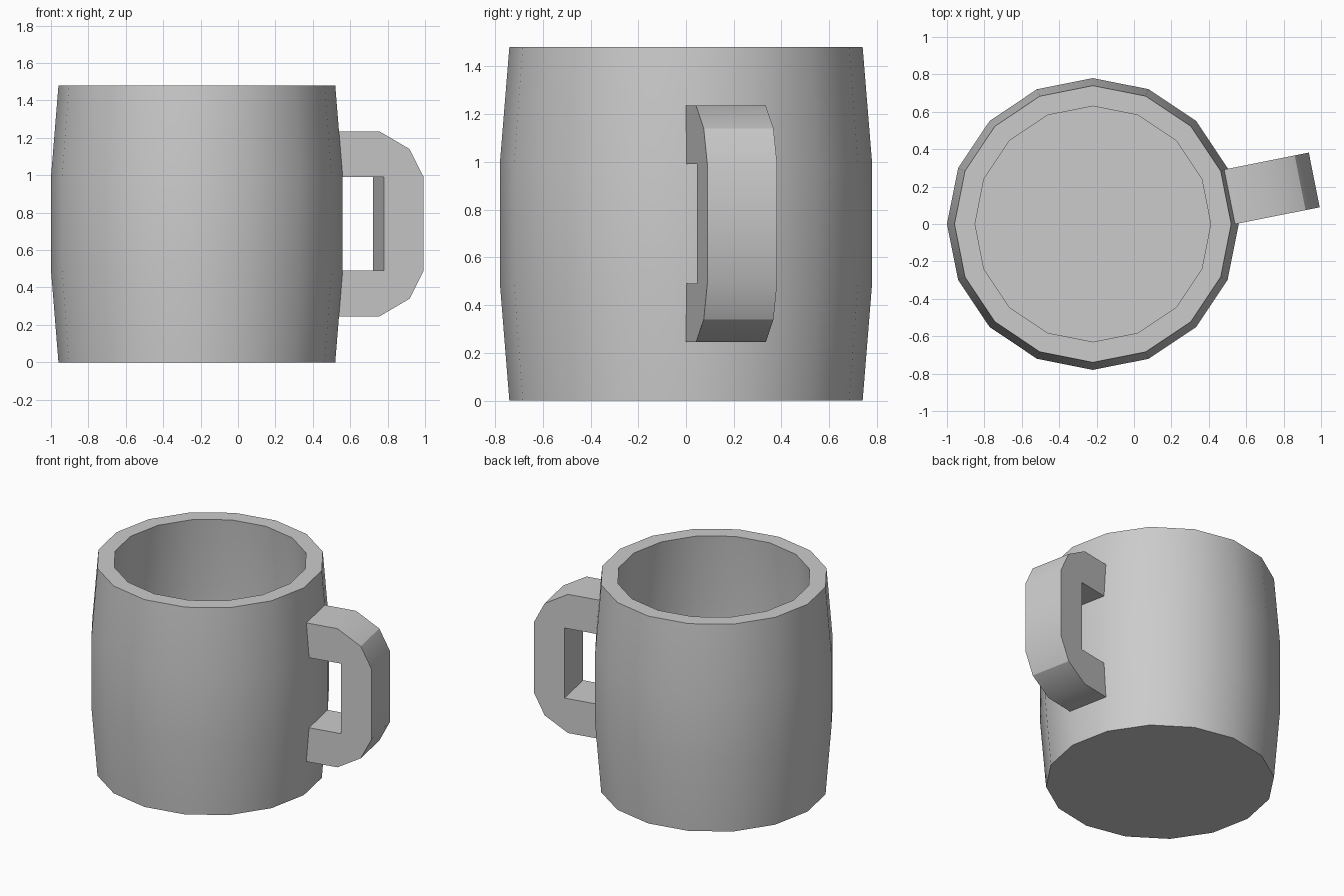
import bpy, bmesh, math
from mathutils import Matrix

cube = bpy.data.objects.get("Cube")
if cube:
    bpy.data.objects.remove(cube, do_unlink=True)

SIDES = 16
CENTRE_X = -0.22

grey = bpy.data.materials.new("plain grey")
grey.use_nodes = True
COLOUR = (0.6, 0.6, 0.6, 1)
grey.diffuse_color = COLOUR
grey.node_tree.nodes["Principled BSDF"].inputs["Base Color"].default_value = COLOUR


def finish(bm, name):
    bmesh.ops.recalc_face_normals(bm, faces=bm.faces[:])
    mesh = bpy.data.meshes.new(name)
    bm.to_mesh(mesh)
    bm.free()
    mesh.materials.append(grey)
    obj = bpy.data.objects.new(name, mesh)
    bpy.context.collection.objects.link(obj)
    bpy.ops.object.select_all(action='DESELECT')
    obj.select_set(True)
    bpy.context.view_layer.objects.active = obj
    bpy.ops.object.shade_smooth_by_angle(angle=math.radians(30))
    return obj


# Barrel-shaped cup: outer wall, flat rim, inner wall, closed at both ends
bm = bmesh.new()
profile = [(0.74, 0), (0.78, 0.495), (0.78, 0.99), (0.74, 1.48),
           (0.63, 1.48), (0.67, 0.99), (0.67, 0.495), (0.63, 0.11)]
rings = []
for radius, z in profile:
    angles = [math.tau * i / SIDES for i in range(SIDES)]
    rings.append([bm.verts.new((CENTRE_X + radius * math.cos(a), radius * math.sin(a), z))
                  for a in angles])
for low, high in zip(rings, rings[1:]):
    for i in range(SIDES):
        j = (i + 1) % SIDES
        bm.faces.new((low[i], low[j], high[j], high[i]))
bm.faces.new(rings[0])
bm.faces.new(rings[-1])
finish(bm, "cup")

# Chamfered C-shaped handle, square to one side of the cup
bm = bmesh.new()
MID_Z, HALF_WIDTH = 0.74, 0.149
outer = [(0.72, 0.495), (0.965, 0.495), (1.13, 0.4), (1.207, 0.25)]
inner = [(0.99, 0.25), (0.72, 0.25)]


def mirrored(points):
    return points + [(d, -h) for d, h in reversed(points)]


outer, inner = mirrored(outer), mirrored(inner[::-1])
outline = outer + inner[::-1]
sides = [[bm.verts.new((d, y, MID_Z + h)) for d, h in outline]
         for y in (-HALF_WIDTH, HALF_WIDTH)]
for side in sides:
    bm.faces.new(side)
for i in range(len(outline)):
    j = (i + 1) % len(outline)
    bm.faces.new((sides[0][i], sides[0][j], sides[1][j], sides[1][i]))
turn = Matrix.Translation((CENTRE_X, 0, 0)) @ Matrix.Rotation(math.pi / SIDES, 4, 'Z')
bmesh.ops.transform(bm, matrix=turn, verts=bm.verts[:])
finish(bm, "handle")
